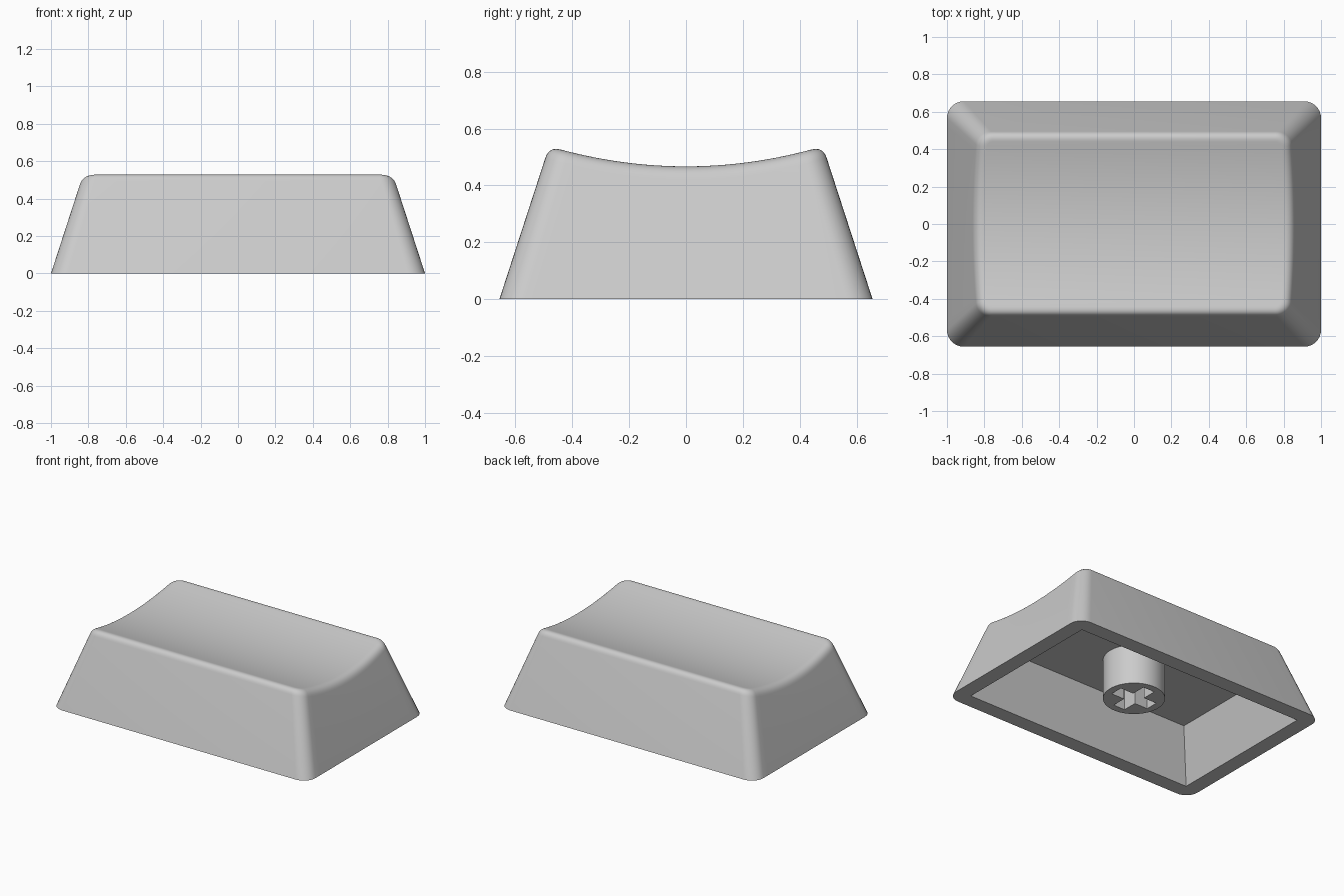
import bpy, bmesh, math

if "Cube" in bpy.data.objects:
    bpy.data.objects.remove(bpy.data.objects["Cube"])

A, B = 1.0, 0.656          # half size of the base
TAPER = 0.325              # inward lean of the walls per unit of height
FILLET, STEPS = 0.045, 8   # rounding of the top rim

grey = bpy.data.materials.new("grey plastic")
grey.diffuse_color = (0.6, 0.6, 0.6, 1)
grey.use_nodes = True
grey.node_tree.nodes["Principled BSDF"].inputs["Base Color"].default_value = grey.diffuse_color


def finish(name, bm, angle=30):
    bmesh.ops.recalc_face_normals(bm, faces=bm.faces)
    mesh = bpy.data.meshes.new(name)
    bm.to_mesh(mesh)
    bm.free()
    mesh.materials.append(grey)
    obj = bpy.data.objects.new(name, mesh)
    bpy.context.collection.objects.link(obj)
    bpy.ops.object.select_all(action='DESELECT')
    obj.select_set(True)
    bpy.context.view_layer.objects.active = obj
    bpy.ops.object.shade_smooth_by_angle(angle=math.radians(angle))
    return obj


def dish(y):
    return 0.467 + 0.305 * y * y


# Right half of the rounded outline, front to back: (side y, corner direction)
ARC, SIDE = 8, 24
half = [(-1, math.radians(-90 + 90 * i / ARC)) for i in range(ARC + 1)]
half += [(-1 + 2 * i / SIDE, 0) for i in range(1, SIDE)]
half += [(1, math.radians(90 * i / ARC)) for i in range(ARC + 1)]


def place(side, ang, inset, drop):
    """Point on the wall; drop is the depth below the dish, None for the base."""
    z = 0 if drop is None else 0.5
    for _ in range(12):
        r = 0.09 - 0.03 * z - inset
        cut = TAPER * z + inset
        x = A - cut - r + r * math.cos(ang)
        y = side * (B - cut - r) + r * math.sin(ang)
        if drop is not None:
            z = dish(y) - drop
    return x, y, z


def ring(bm, inset, drop):
    pts = [place(s, a, inset, drop) for s, a in half]
    right = [bm.verts.new(p) for p in pts]
    left = [bm.verts.new((-x, y, z)) for x, y, z in pts]
    return right + left[::-1]


def bridge(bm, lower, upper):
    n = len(lower)
    for i in range(n):
        j = (i + 1) % n
        bm.faces.new((lower[i], lower[j], upper[j], upper[i]))


# Cap shell: tapered walls, rounded rim, scooped top
bm = bmesh.new()
base = ring(bm, 0, None)
last = base
for k in range(STEPS + 1):
    t = k / STEPS
    new = ring(bm, FILLET * t * t, FILLET * (1 - t) ** 2)
    bridge(bm, last, new)
    last = new
n = len(last)
for i in range(n // 2 - 1):
    bm.faces.new((last[i], last[i + 1], last[n - 2 - i], last[n - 1 - i]))

# Hollow underside: flat rim, sloping inner walls and ceiling
def rectangle(hx, hy, z):
    return [bm.verts.new((sx * hx, sy * hy, z))
            for sx, sy in ((1, -1), (1, 1), (-1, 1), (-1, -1))]

CEILING = 0.35
mouth = rectangle(0.893, 0.549, 0)
roof = rectangle(0.778, 0.434, CEILING)
bridge(bm, mouth, roof)
bm.faces.new(roof)
h = n // 2
q = h // 2
groups = [base[0:q + 1], base[q:h], base[h:h + q + 1], base[h + q:n]]
for g, corner in zip(groups, mouth):
    for a, b in zip(g, g[1:]):
        bm.faces.new((a, b, corner))
joins = [base[q], base[h - 1], base[h + q], base[n - 1]]
bm.faces.new((mouth[0], base[q], mouth[1]))
bm.faces.new((mouth[1], base[h - 1], base[h], mouth[2]))
bm.faces.new((mouth[2], base[h + q], mouth[3]))
bm.faces.new((mouth[3], base[n - 1], base[0], mouth[0]))
finish("cap_shell", bm)

# Stem: round post with a cross-shaped socket
bm = bmesh.new()
Z0, R, ARM, W = 0.07, 0.197, 0.147, 0.045
circle = [(R * math.cos(math.tau * i / 64), R * math.sin(math.tau * i / 64))
          for i in range(64)]
cross = []
for i in range(4):
    c, s = (1, 0, -1, 0)[i], (0, 1, 0, -1)[i]
    for x, y in ((ARM, -W), (ARM, W), (W, W)):
        cross.append((c * x - s * y, s * x + c * y))
edges = []
for loop in (circle, cross):
    vs = [bm.verts.new((x, y, Z0)) for x, y in loop]
    edges += [bm.edges.new((vs[i - 1], vs[i])) for i in range(len(vs))]
bmesh.ops.triangle_fill(bm, edges=edges, use_beauty=True)
for e in edges:
    a, b = e.verts
    top = [bm.verts.new((v.co.x, v.co.y, CEILING)) for v in (a, b)]
    bm.faces.new((a, b, top[1], top[0]))
bmesh.ops.remove_doubles(bm, verts=bm.verts, dist=1e-5)
finish("stem", bm)
